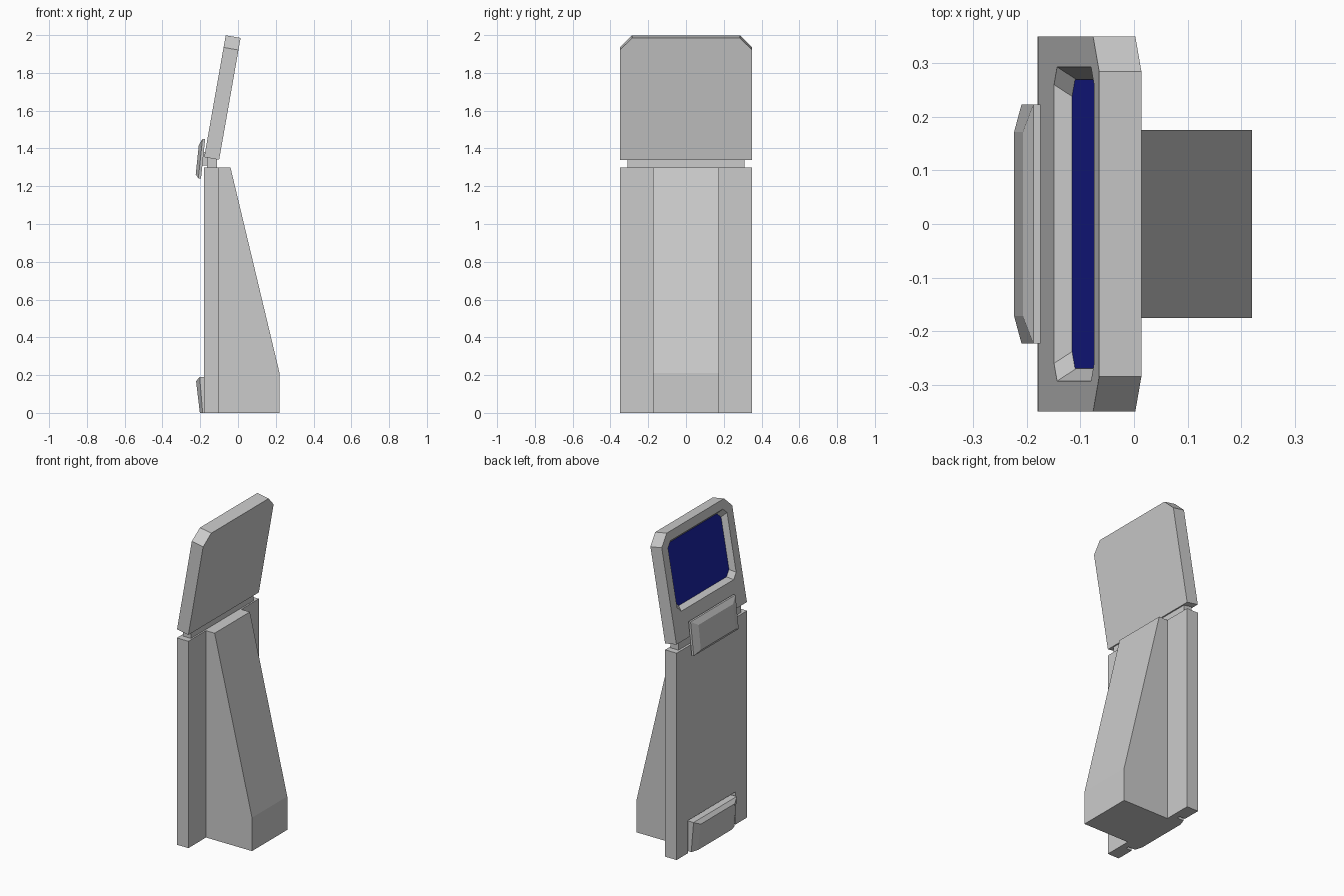
import bpy, bmesh
from math import sin, cos, radians

if "Cube" in bpy.data.objects:
    bpy.data.objects.remove(bpy.data.objects["Cube"])


def loft(name, rings):
    """Solid skinned through equal-length rings of 3D points, capped at both ends."""
    bm = bmesh.new()
    loops = [[bm.verts.new(p) for p in ring] for ring in rings]
    n = len(loops[0])
    for a, b in zip(loops, loops[1:]):
        for i in range(n):
            j = (i + 1) % n
            bm.faces.new((a[i], a[j], b[j], b[i]))
    bm.faces.new(loops[0])
    bm.faces.new(loops[-1])
    bmesh.ops.recalc_face_normals(bm, faces=bm.faces)
    mesh = bpy.data.meshes.new(name)
    bm.to_mesh(mesh)
    bm.free()
    obj = bpy.data.objects.new(name, mesh)
    bpy.context.collection.objects.link(obj)
    return obj


def box(name, x0, x1, y, z0, z1):
    corners = [(-y, z0), (y, z0), (y, z1), (-y, z1)]
    return loft(name, [[(x, a, b) for a, b in corners] for x in (x0, x1)])


def cut(target, cutter):
    mod = target.modifiers.new("cut", "BOOLEAN")
    mod.operation = 'DIFFERENCE'
    mod.solver = 'EXACT'
    mod.object = cutter
    bpy.context.view_layer.objects.active = target
    bpy.ops.object.modifier_apply(modifier=mod.name)
    bpy.data.objects.remove(cutter)


def tilted(outline, depth, origin, angle):
    """Map (across, up-slope) points at an outward depth onto a leaning plane."""
    s, c = sin(radians(angle)), cos(radians(angle))
    return [(origin[0] + v * s - depth * c, u, origin[1] + v * c + depth * s)
            for u, v in outline]


def octagon(u, v0, v1, c):
    half = [(u - c, v0), (u, v0 + c), (u, v1 - c), (u - c, v1)]
    return half + [(-a, b) for a, b in reversed(half)]


def rect(u, v0, v1):
    return [(-u, v0), (u, v0), (u, v1), (-u, v1)]


# Upright slab with a slot at the foot
slab = box("upright_panel", -0.18, -0.10, 0.35, 0, 1.30)
cut(slab, box("slot_cutter", -0.25, -0.14, 0.235, -0.1, 0.205))

# Tapered rear housing
profile = [(-0.10, 0), (0.22, 0), (0.22, 0.21), (-0.04, 1.30), (-0.10, 1.30)]
loft("rear_housing", [[(x, y, z) for x, z in profile] for y in (-0.175, 0.175)])

# Neck between upright and head
box("neck", -0.165, -0.11, 0.31, 1.29, 1.352)

# Leaning head with clipped top corners and a bevelled screen recess
ORG, LEAN = (-0.10, 1.34), 10
outline = [(-0.35, 0), (0.35, 0), (0.35, 0.59), (0.285, 0.655), (-0.285, 0.655), (-0.35, 0.59)]
head = loft("head", [tilted(outline, d, ORG, LEAN) for d in (0, 0.08)])
opening = octagon(0.293, 0.17, 0.60, 0.033)
floor = octagon(0.27, 0.193, 0.577, 0.033)
cut(head, loft("recess_cutter", [tilted(floor, 0.048, ORG, LEAN),
                                 tilted(opening, 0.08, ORG, LEAN),
                                 tilted(opening, 0.12, ORG, LEAN)]))

# Blue screen on the recess floor
screen = loft("screen", [tilted(floor, d, ORG, LEAN) for d in (0.046, 0.05)])
blue = bpy.data.materials.new("screen_blue")
blue.diffuse_color = (0.01, 0.015, 0.35, 1)
blue.use_nodes = True
blue.node_tree.nodes["Principled BSDF"].inputs["Base Color"].default_value = blue.diffuse_color
screen.data.materials.append(blue)

# Upper pad with bevelled face, and its mount
PAD, PAD_LEAN = (-0.196, 1.24), 6
loft("upper_pad", [tilted(rect(0.223, 0, 0.21), 0, PAD, PAD_LEAN),
                   tilted(rect(0.223, 0, 0.21), 0.014, PAD, PAD_LEAN),
                   tilted(rect(0.172, 0.02, 0.175), 0.03, PAD, PAD_LEAN)])
box("upper_pad_mount", -0.19, -0.165, 0.19, 1.31, 1.38)

# Lower pad sitting in the slot
def pad_ring(y, top, bottom):
    return [(top[0], -y, top[1]), (top[0], y, top[1]),
            (bottom[0], y, bottom[1]), (bottom[0], -y, bottom[1])]


loft("lower_pad", [pad_ring(0.215, (-0.14, 0.19), (-0.14, 0)),
                   pad_ring(0.215, (-0.203, 0.19), (-0.187, 0)),
                   pad_ring(0.17, (-0.222, 0.168), (-0.202, 0))])
